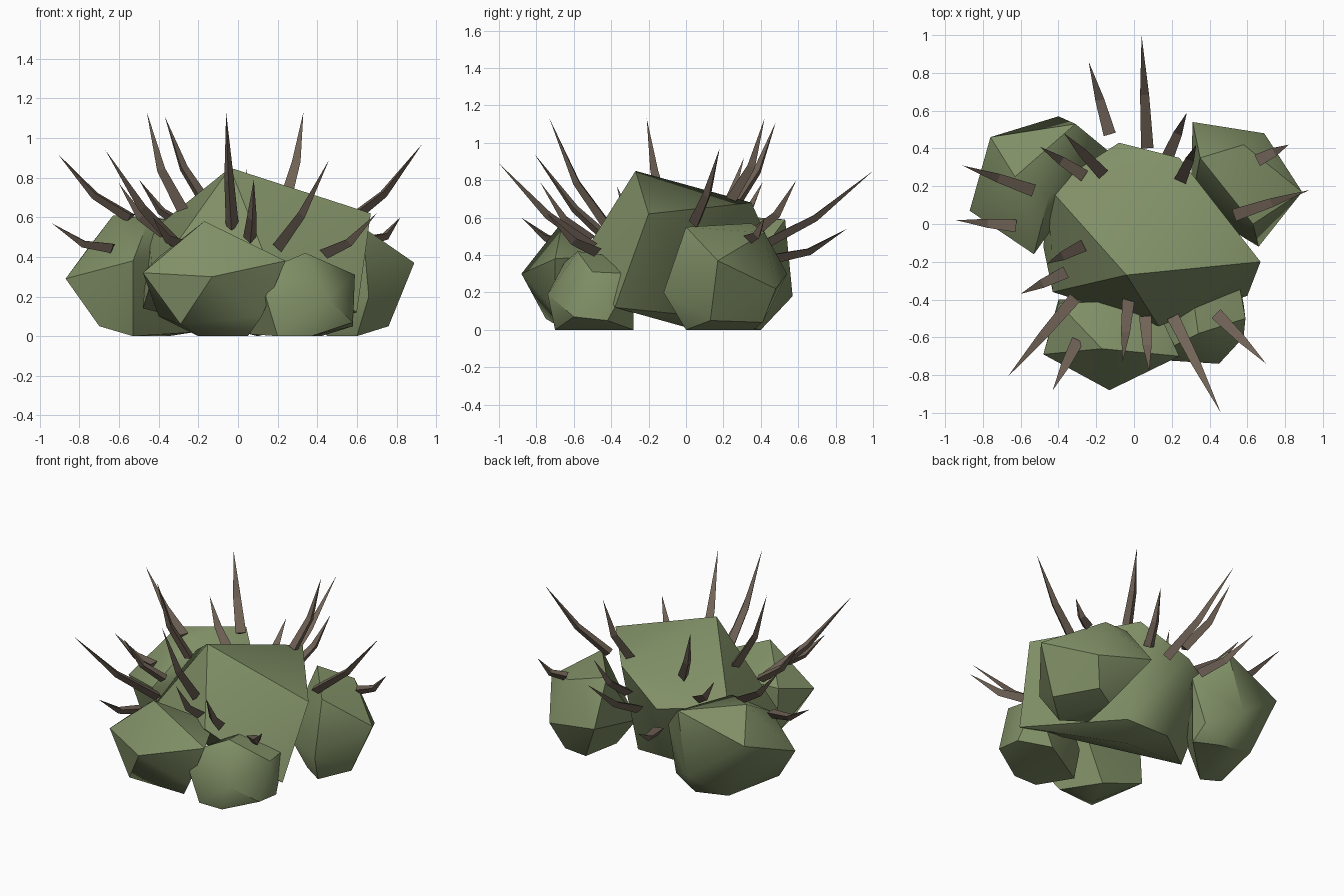
import bpy
import bmesh
import math
from mathutils import Vector

default_cube = bpy.data.objects.get("Cube")
if default_cube:
    bpy.data.objects.remove(default_cube, do_unlink=True)


def make_material(name, colour):
    material = bpy.data.materials.new(name)
    material.use_nodes = True
    material.diffuse_color = colour
    material.node_tree.nodes["Principled BSDF"].inputs["Base Color"].default_value = colour
    return material


leaf_green = make_material("leaf green", (.22, .28, .135, 1))
thorn_brown = make_material("thorn brown", (.165, .125, .095, 1))


def finish(name, mesh_builder, material):
    """Turn a bmesh into a named, coloured object."""
    bmesh.ops.recalc_face_normals(mesh_builder, faces=mesh_builder.faces)
    mesh = bpy.data.meshes.new(name)
    mesh_builder.to_mesh(mesh)
    mesh_builder.free()
    mesh.materials.append(material)
    result = bpy.data.objects.new(name, mesh)
    bpy.context.scene.collection.objects.link(result)
    return result


def faceted_clump(name, corners):
    """Leafy lump: the convex skin around a few corner points."""
    builder = bmesh.new()
    for corner in corners:
        builder.verts.new(corner)
    hull = bmesh.ops.convex_hull(builder, input=builder.verts)
    loose = {item for item in hull["geom_interior"] + hull["geom_unused"]
             if isinstance(item, bmesh.types.BMVert)}
    bmesh.ops.delete(builder, geom=list(loose), context="VERTS")
    bmesh.ops.dissolve_limit(builder, angle_limit=math.radians(4),
                             verts=builder.verts, edges=builder.edges)
    clump = finish(name, builder, leaf_green)
    bpy.ops.object.select_all(action="DESELECT")
    bpy.context.view_layer.objects.active = clump
    clump.select_set(True)
    bpy.ops.object.shade_smooth_by_angle(angle=math.radians(38))


def thorn(name, base, tip):
    """Three-sided spike, flat on top, bent once and tapering to a point."""
    base, tip = Vector(base), Vector(tip)
    direction = (tip - base).normalized()
    side = direction.cross(Vector((0, 0, 1))).normalized()
    over = side.cross(direction)
    bend = base.lerp(tip, .44) - over * .035
    builder = bmesh.new()
    rings = []
    for centre, radius in ((base, .033), (bend, .024)):
        rings.append([builder.verts.new(centre + offset * radius)
                      for offset in (side + over / 2, over / 2 - side, -over)])
    point = builder.verts.new(tip)
    lower, upper = rings
    builder.faces.new(lower)
    for index in range(len(lower)):
        following = (index + 1) % len(lower)
        builder.faces.new((lower[index], lower[following], upper[following], upper[index]))
        builder.faces.new((upper[index], upper[following], point))
    finish(name, builder, thorn_brown)


# Leafy clumps
faceted_clump("main_clump", [
    (-.04, -.27, .85), (.67, -.2, .62), (.24, .35, .68), (-.08, .43, .5),
    (-.45, .19, .52), (.13, -.54, .42), (-.43, -.36, .3), (.6, -.38, .12),
    (-.48, -.12, .14), (.22, .2, .06), (-.1, .2, .06), (.1, .05, 0)])
faceted_clump("front_clump", [
    (-.17, -.66, .58), (-.48, -.69, .32), (-.13, -.88, .3), (.24, -.7, .38),
    (-.29, -.75, .06), (.12, -.7, .1), (.05, -.65, 0), (-.2, -.62, 0),
    (-.4, -.42, .4), (.1, -.4, .4), (-.4, -.4, .1), (-.1, -.42, 0)])
faceted_clump("small_front_clump", [
    (.34, -.58, .42), (.2, -.65, .36), (.59, -.5, .31), (.45, -.74, .19),
    (.14, -.72, .2), (.2, -.7, 0), (.37, -.7, 0), (.58, -.6, .07),
    (.58, -.42, .05), (.55, -.28, .3), (.42, -.28, 0), (.3, -.3, .38),
    (.06, -.5, .01), (.1, -.4, .15)])
faceted_clump("left_rear_clump", [
    (.63, 0, .55), (.35, .35, .57), (.89, .17, .37), (.58, .42, .52),
    (.69, .48, .22), (.31, .54, .3), (.66, -.12, .2), (.6, 0, 0),
    (.45, .1, 0), (.5, .36, 0), (.76, .13, .05), (.62, .41, .04), (.3, .1, .2)])
faceted_clump("right_rear_clump", [
    (-.63, .25, .61), (-.45, .15, .59), (-.31, .53, .59), (-.76, .46, .44),
    (-.87, .07, .29), (-.53, -.16, .38), (-.7, 0, .05), (-.53, 0, 0),
    (-.4, .57, .18), (-.14, .39, .4), (-.22, .3, .02), (-.22, .42, .1),
    (-.35, .4, 0), (-.6, .4, .04)])

# Thorns as base and tip pairs, grouped by the side they grow from
thorns = {
    "rear": [
        ((.07, .41, .46), (.04, 1, .85)),
        ((-.13, .48, .39), (-.24, .86, .54)),
        ((.18, .36, .52), (.28, .59, .8)),
        ((-.17, .27, .68), (-.37, .48, 1.11)),
        ((-.27, .26, .56), (-.5, .41, .79)),
        ((.25, .24, .7), (.33, .42, 1.13))],
    "right": [
        ((-.54, .18, .6), (-.91, .31, .92)),
        ((-.63, -.01, .45), (-.94, .02, .57)),
        ((-.28, -.12, .64), (-.46, -.21, 1.13)),
        ((-.37, -.26, .52), (-.6, -.37, .77))],
    "front": [
        ((-.32, -.4, .47), (-.67, -.81, .94)),
        ((-.3, -.62, .47), (-.43, -.88, .6)),
        ((-.03, -.41, .55), (-.06, -.73, 1.13)),
        ((.06, -.5, .49), (.08, -.78, .79)),
        ((.21, -.5, .45), (.46, -1, .89)),
        ((.44, -.48, .42), (.7, -.74, .62))],
    "left": [
        ((.54, .05, .57), (.93, .18, .97)),
        ((.66, .34, .49), (.82, .42, .6))],
}
for side_name, pairs in thorns.items():
    for number, (base, tip) in enumerate(pairs):
        thorn(f"{side_name}_thorn_{number}", base, tip)
